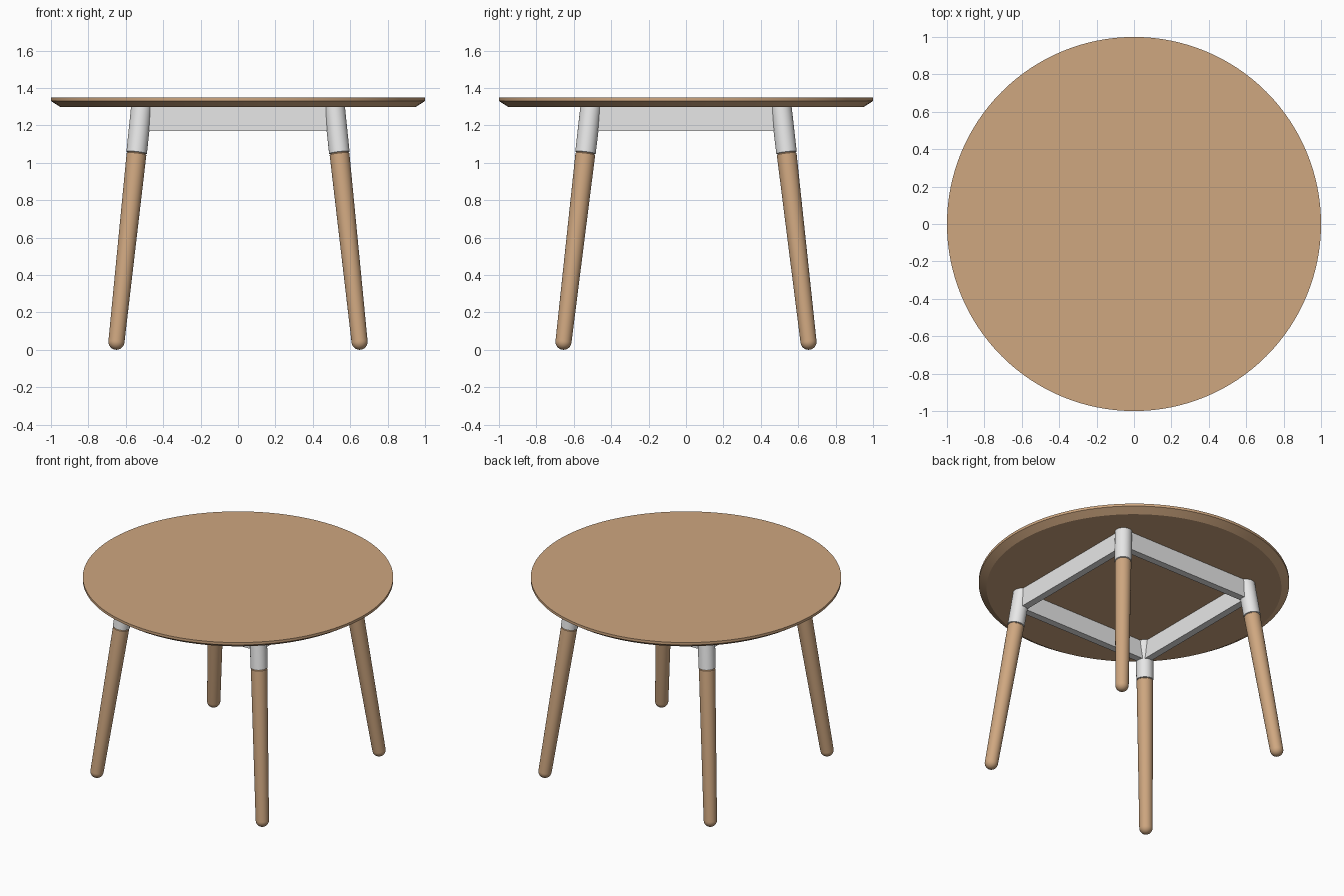
import bpy, bmesh, math
from mathutils import Vector

cube = bpy.data.objects.get("Cube")
if cube:
    bpy.data.objects.remove(cube, do_unlink=True)


def make_material(name, rgb):
    mat = bpy.data.materials.new(name)
    mat.use_nodes = True
    color = (*rgb, 1)
    mat.diffuse_color = color
    mat.node_tree.nodes["Principled BSDF"].inputs["Base Color"].default_value = color
    return mat


wood = make_material("warm wood", (0.62, 0.385, 0.215))
metal = make_material("light grey metal", (0.8, 0.8, 0.8))


def finish(name, bm, mat, smooth=True):
    bmesh.ops.recalc_face_normals(bm, faces=bm.faces)
    mesh = bpy.data.meshes.new(name)
    bm.to_mesh(mesh)
    bm.free()
    mesh.materials.append(mat)
    obj = bpy.data.objects.new(name, mesh)
    bpy.context.collection.objects.link(obj)
    if smooth:
        bpy.ops.object.select_all(action="DESELECT")
        obj.select_set(True)
        bpy.context.view_layer.objects.active = obj
        bpy.ops.object.shade_smooth_by_angle(angle=math.radians(30))
    return obj


def lathe(name, profile, mat, sides):
    """Turn a (radius, height) profile round z and cap both open ends."""
    bm = bmesh.new()
    rings = []
    for r, z in profile:
        rings.append([bm.verts.new((r * math.cos(a), r * math.sin(a), z))
                      for a in (2 * math.pi * i / sides for i in range(sides))])
    for low, high in zip(rings, rings[1:]):
        for i in range(sides):
            j = (i + 1) % sides
            bm.faces.new((low[i], low[j], high[j], high[i]))
    bm.faces.new(rings[0])
    bm.faces.new(rings[-1])
    return finish(name, bm, mat)


def box(name, center, size, mat):
    bm = bmesh.new()
    bmesh.ops.create_cube(bm, size=1)
    bmesh.ops.scale(bm, vec=size, verts=bm.verts)
    bmesh.ops.translate(bm, vec=center, verts=bm.verts)
    return finish(name, bm, mat, smooth=False)


# Round top with a bevelled underside
lathe("table_top", [(0.95, 1.298), (1.0, 1.33), (1.0, 1.348)], wood, 128)

# Splayed legs: rounded wooden rod set in a metal sleeve
FOOT_R = 0.043
JOINT_R = 0.053
foot = Vector((0.65, 0.655, FOOT_R))
head = Vector((0.514, 0.507, 1.315))
length = (head - foot).length
joint = length * (1.05 - FOOT_R) / (head.z - foot.z)

round_end = [(FOOT_R * math.sin(math.radians(a)), -FOOT_R * math.cos(math.radians(a)))
             for a in range(10, 91, 10)]
rod = round_end + [(JOINT_R, joint - 0.004), (JOINT_R - 0.005, joint),
                   (JOINT_R - 0.005, joint + 0.02)]
sleeve = [(JOINT_R - 0.004, joint + 0.002), (JOINT_R + 0.002, joint + 0.004),
          (JOINT_R + 0.003, length)]

for x_side, x_name in ((1, "left"), (-1, "right")):
    for y_side, y_name in ((-1, "front"), (1, "back")):
        flip = Vector((x_side, y_side, 1))
        base = foot * flip
        turn = (head * flip - base).to_track_quat("Z", "Y")
        for part, profile, mat in (("leg", rod, wood), ("leg_sleeve", sleeve, metal)):
            obj = lathe(f"{y_name}_{x_name}_{part}", profile, mat, 40)
            obj.rotation_mode = "QUATERNION"
            obj.rotation_quaternion = turn
            obj.location = base

# Square frame of rails between the sleeves
RAIL_X, RAIL_Y = 0.52, 0.515
RAIL_Z, RAIL_H, RAIL_T = 1.235, 0.13, 0.05
for side, y_name, x_name in ((-1, "front", "right"), (1, "back", "left")):
    box(f"{y_name}_rail", (0, side * RAIL_Y, RAIL_Z), (2 * RAIL_X, RAIL_T, RAIL_H), metal)
    box(f"{x_name}_rail", (side * RAIL_X, 0, RAIL_Z), (RAIL_T, 2 * RAIL_Y, RAIL_H), metal)
